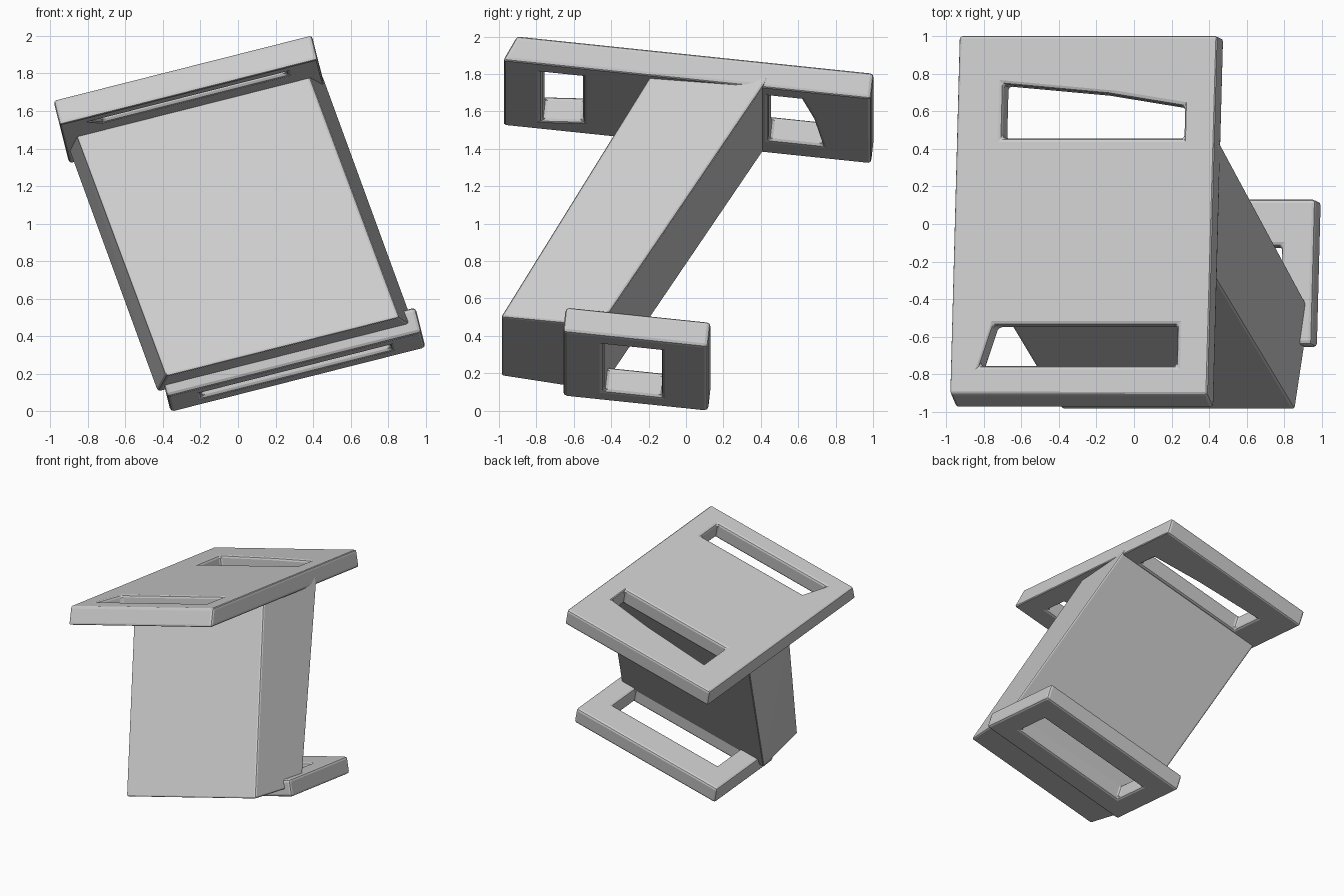
import bpy, bmesh
from mathutils import Vector, Matrix

cube = bpy.data.objects.get("Cube")
if cube:
    bpy.data.objects.remove(cube, do_unlink=True)

grey = bpy.data.materials.new("light_grey")
grey.use_nodes = True
grey.diffuse_color = (0.6, 0.6, 0.6, 1)
grey.node_tree.nodes["Principled BSDF"].inputs["Base Color"].default_value = (0.6, 0.6, 0.6, 1)

# Shared tilted frame: U across, V towards the back, N out of the plates
U = Vector((0.97, 0, 0.245)).normalized()
V = Vector((0.02, 0.99, -0.105))
V = (V - U * V.dot(U)).normalized()
N = U.cross(V)


def frame(x, y, z):
    m = Matrix((U, V, N)).transposed().to_4x4()
    m.translation = (x, y, z)
    return m


def hull(name, points):
    bm = bmesh.new()
    for p in points:
        bm.verts.new(p)
    bmesh.ops.convex_hull(bm, input=bm.verts)
    bmesh.ops.dissolve_limit(bm, angle_limit=0.02, verts=bm.verts, edges=bm.edges)
    bmesh.ops.recalc_face_normals(bm, faces=bm.faces)
    me = bpy.data.meshes.new(name)
    bm.to_mesh(me)
    bm.free()
    me.materials.append(grey)
    ob = bpy.data.objects.new(name, me)
    bpy.context.collection.objects.link(ob)
    return ob


def block(name, m, outline, low, high, flare=0):
    """Extrude an outline in the tilted frame; flare pushes the lower front edge out."""
    pts = []
    for u, v in outline:
        pts.append(m @ Vector((u, v, high)))
        pts.append(m @ Vector((u, v - (flare if v < 0 else 0), low)))
    return hull(name, pts)


def rect(u0, u1, v0, v1):
    return [(u0, v0), (u1, v0), (u1, v1), (u0, v1)]


def cut(ob, cutter):
    cutter.hide_render = True
    cutter.hide_set(True)
    mod = ob.modifiers.new("slot", "BOOLEAN")
    mod.operation = "DIFFERENCE"
    mod.solver = "EXACT"
    mod.object = cutter


def soften(ob, width=0.02):
    mod = ob.modifiers.new("soft_edges", "BEVEL")
    mod.width = width
    mod.segments = 2
    mod.limit_method = "ANGLE"


# Top plate with two slots
top = frame(-0.27, 0.04, 1.73)
top_plate = block("top_plate", top, rect(-0.71, 0.71, -0.95, 0.97), -0.14, 0, 0.06)
cut(top_plate, block("back_slot_cutter", top,
                     [(-0.46, 0.42), (0.54, 0.42), (0.54, 0.59), (0.1, 0.66), (-0.46, 0.71)], -0.3, 0.1))
cut(top_plate, block("front_slot_cutter", top,
                     [(-0.55, -0.8), (0.53, -0.8), (0.53, -0.58), (-0.48, -0.58)], -0.3, 0.1))
soften(top_plate)

# Bottom plate with one slot
base = frame(0.31, -0.29, 0.21)
bottom_plate = block("bottom_plate", base, rect(-0.7, 0.7, -0.37, 0.41), 0, 0.14)
cut(bottom_plate, block("bottom_slot_cutter", base, rect(-0.52, 0.52, -0.15, 0.16), -0.1, 0.3))
soften(bottom_plate)

# Leaning slab joining the plates, slightly wider at its back
front_side = [Vector((0.38, -0.19, 1.79)), Vector((0.86, -0.99, 0.5))]
back_side = [Vector((0.45, 0.45, 1.79)), Vector((0.94, -0.46, 0.45))]
points = [p - U * w * k for side, w in ((front_side, 1.28), (back_side, 1.41))
          for p in side for k in (0, 1)]
slab = hull("leaning_slab", points)
soften(slab, 0.015)
